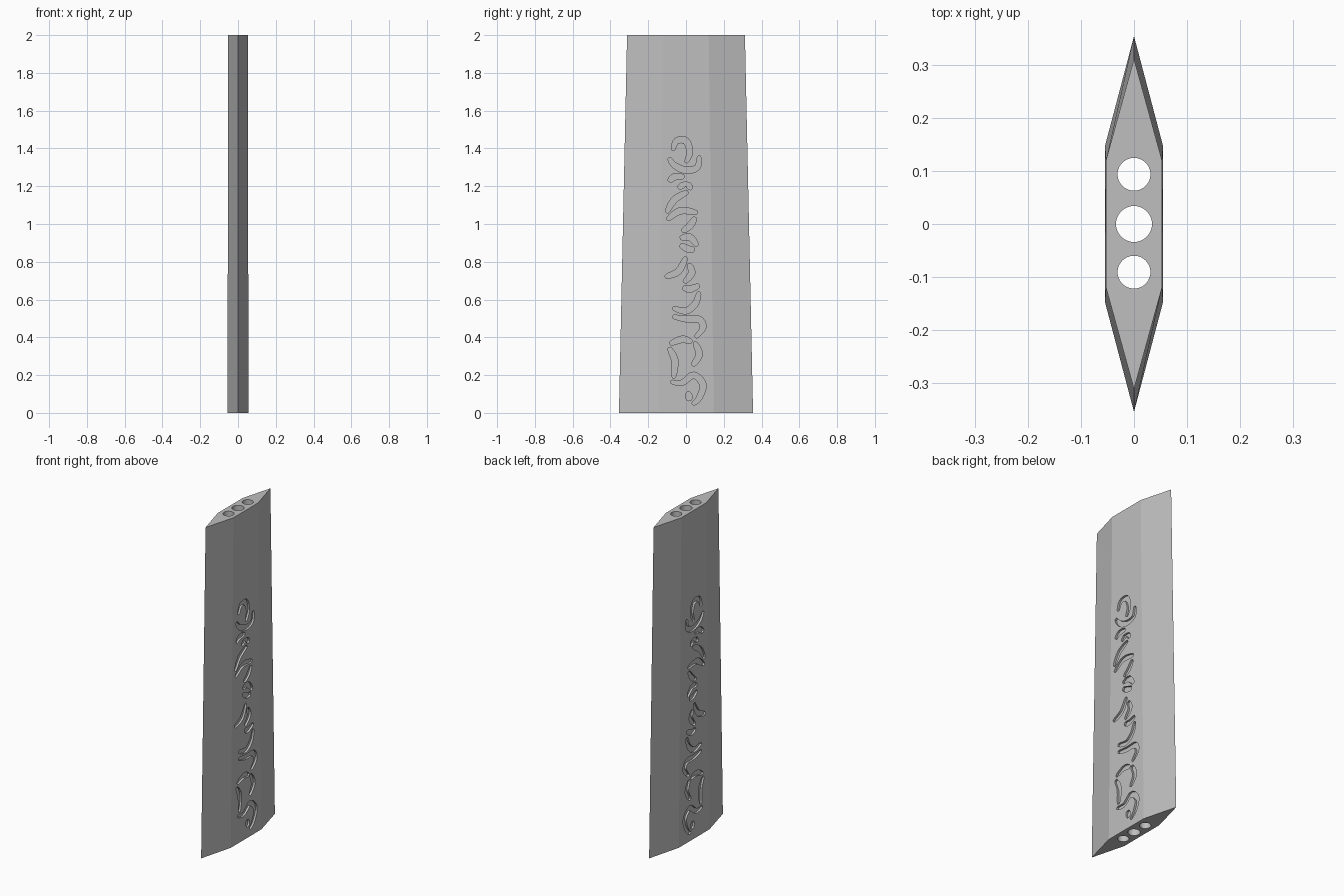
import bpy
import bmesh
import math
from mathutils import Vector

cube = bpy.data.objects.get("Cube")
if cube:
    bpy.data.objects.remove(cube)

HEIGHT = 2.0
DEPTH = 0.012            # depth of the engraving
STROKE = 0.017           # half width of an engraved stroke

steel = bpy.data.materials.new("grey_steel")
steel.use_nodes = True
grey = (0.52, 0.52, 0.52, 1)
steel.diffuse_color = grey
steel.node_tree.nodes["Principled BSDF"].inputs["Base Color"].default_value = grey

bm = bmesh.new()


def edge(a, b):
    """Existing or new edge between two vertices."""
    return bm.edges.get((a, b)) or bm.edges.new((a, b))


def ring(points):
    """Vertices of a closed outline."""
    return [bm.verts.new(p) for p in points]


def outline(verts):
    """Edges of a closed outline."""
    return [edge(a, b) for a, b in zip(verts, verts[1:] + verts[:1])]


def wall(low, high, skip=()):
    """Quads between two matching outlines."""
    for i in range(len(low)):
        j = (i + 1) % len(low)
        if i not in skip:
            bm.faces.new((low[i], low[j], high[j], high[i]))


def fill(border, holes, normal):
    """Flat panel inside the border, left open at the holes."""
    edges = [e for verts in [border] + holes for e in outline(verts)]
    bmesh.ops.triangle_fill(bm, use_beauty=True, use_dissolve=False,
                            edges=edges, normal=normal)


def hexagon(half_thick, shoulder, tip, z):
    """Six-sided blade section with pointed edges."""
    return ring([(half_thick, -shoulder, z), (half_thick, shoulder, z), (0, tip, z),
                 (-half_thick, shoulder, z), (-half_thick, -shoulder, z), (0, -tip, z)])


def smooth_path(points, steps=5):
    """Catmull-Rom curve through the given points."""
    pts = [Vector(p) for p in points]
    pts = [pts[0]] + pts + [pts[-1]]
    path = []
    for a, b, c, d in zip(pts, pts[1:], pts[2:], pts[3:]):
        for i in range(steps):
            t = i / steps
            path.append(0.5 * (2 * b + (c - a) * t
                               + (2 * a - 5 * b + 4 * c - d) * t ** 2
                               + (3 * b - a - 3 * c + d) * t ** 3))
    return path + [pts[-1]]


def stroke_outline(points):
    """Closed outline of a tapering brush stroke, narrowed in tight bends."""
    path = smooth_path(points)
    last = len(path) - 1
    limit = [STROKE] * (last + 1)
    for i in range(1, last):
        before, after = path[i] - path[i - 1], path[i + 1] - path[i]
        radius = min(before.length, after.length) / max(before.angle(after), 0.01)
        for k in (i - 1, i, i + 1):
            limit[k] = min(limit[k], 0.8 * radius)
    left, right = [], []
    for i, p in enumerate(path):
        along = (path[min(i + 1, last)] - path[max(i - 1, 0)]).normalized()
        taper = max(math.sin(math.pi * i / last), 0) ** 0.6
        offset = Vector((-along.y, along.x)) * min(limit[i], STROKE * (0.4 + 0.6 * taper))
        left.append(p + offset)
        right.append(p - offset)
    return left + right[::-1]


# Engraved brush strokes as (y, z) paths, from top to bottom
strokes = [
    # curled top sign
    [(-.07, 1.39), (-.05, 1.44), (0, 1.44), (.02, 1.38), (0, 1.325)],
    [(-.09, 1.35), (-.06, 1.31), (0, 1.285), (.06, 1.3), (.07, 1.36)],
    [(-.01, 1.25), (-.06, 1.25), (-.09, 1.225)],
    [(-.04, 1.19), (0, 1.213), (.03, 1.185)],
    # crescent and zigzag
    [(.01, 1.17), (-.06, 1.13), (-.103, 1.06)],
    [(-.1, 1.022), (-.03, 1.07), (.06, 1.06)],
    [(.05, 1.035), (.02, .99), (-.02, .96)],
    [(-.03, .925), (.02, .93), (.06, .885)],
    [(.045, .865), (.01, .868), (-.03, .89)],
    # tail and hook
    [(0, .825), (-.04, .75), (-.11, .72)],
    [(.015, .79), (.03, .74), (-.01, .69)],
    [(-.015, .665), (.02, .655), (.07, .675)],
    # bends
    [(.07, .64), (.05, .58), (0, .54), (-.07, .555)],
    [(-.07, .51), (0, .497), (.07, .495), (.09, .45), (.05, .4)],
    # open frame
    [(.03, .375), (-.02, .39), (-.085, .365)],
    [(-.09, .345), (-.06, .28), (-.065, .185)],
    [(.045, .375), (.07, .31), (.035, .25)],
    # bottom hook and barb
    [(-.08, .165), (-.02, .16), (.04, .2), (.09, .15), (.07, .08), (.035, .045)],
    [(.018, .065), (.012, .11)],
]
outlines = [stroke_outline(s) for s in strokes]

# Tapered blade faces; the two broad panels stay open for the engraving
low = hexagon(0.055, 0.147, 0.355, 0)
high = hexagon(0.053, 0.12, 0.312, HEIGHT)
wall(low, high, skip=(0, 3))

# Three bores along the full length, opening in both end faces
bores = ((-0.091, 0.031), (0, 0.034), (0.094, 0.031))
ends = []
for z in (0, HEIGHT):
    ends.append([ring([(r * math.cos(a), y + r * math.sin(a), z)
                       for a in (math.tau * k / 48 for k in range(48))])
                 for y, r in bores])
for bottom, top in zip(*ends):
    wall(bottom, top)
fill(low, ends[0], Vector((0, 0, -1)))
fill(high, ends[1], Vector((0, 0, 1)))

# Engraved panels on both broad sides
for side, i in ((1, 0), (-1, 3)):
    rims = []
    for shape in outlines:
        surface = [(0.055 - 0.001 * p.y, p) for p in shape]
        rim = ring([(side * x, *p) for x, p in surface])
        floor = ring([(side * (x - DEPTH), *p) for x, p in surface])
        wall(rim, floor)
        n = len(floor)
        for k in range(n // 2 - 1):
            bm.faces.new((floor[k], floor[k + 1], floor[n - 2 - k], floor[n - 1 - k]))
        rims.append(rim)
    fill([low[i], low[i + 1], high[i + 1], high[i]], rims, Vector((side, 0, 0)))

bmesh.ops.recalc_face_normals(bm, faces=bm.faces[:])
mesh = bpy.data.meshes.new("engraved_blade")
bm.to_mesh(mesh)
bm.free()
mesh.materials.append(steel)
blade = bpy.data.objects.new("engraved_blade", mesh)
bpy.context.scene.collection.objects.link(blade)

# Round bore walls, crisp blade edges
bpy.ops.object.select_all(action='DESELECT')
blade.select_set(True)
bpy.context.view_layer.objects.active = blade
bpy.ops.object.shade_smooth_by_angle(angle=math.radians(10))
